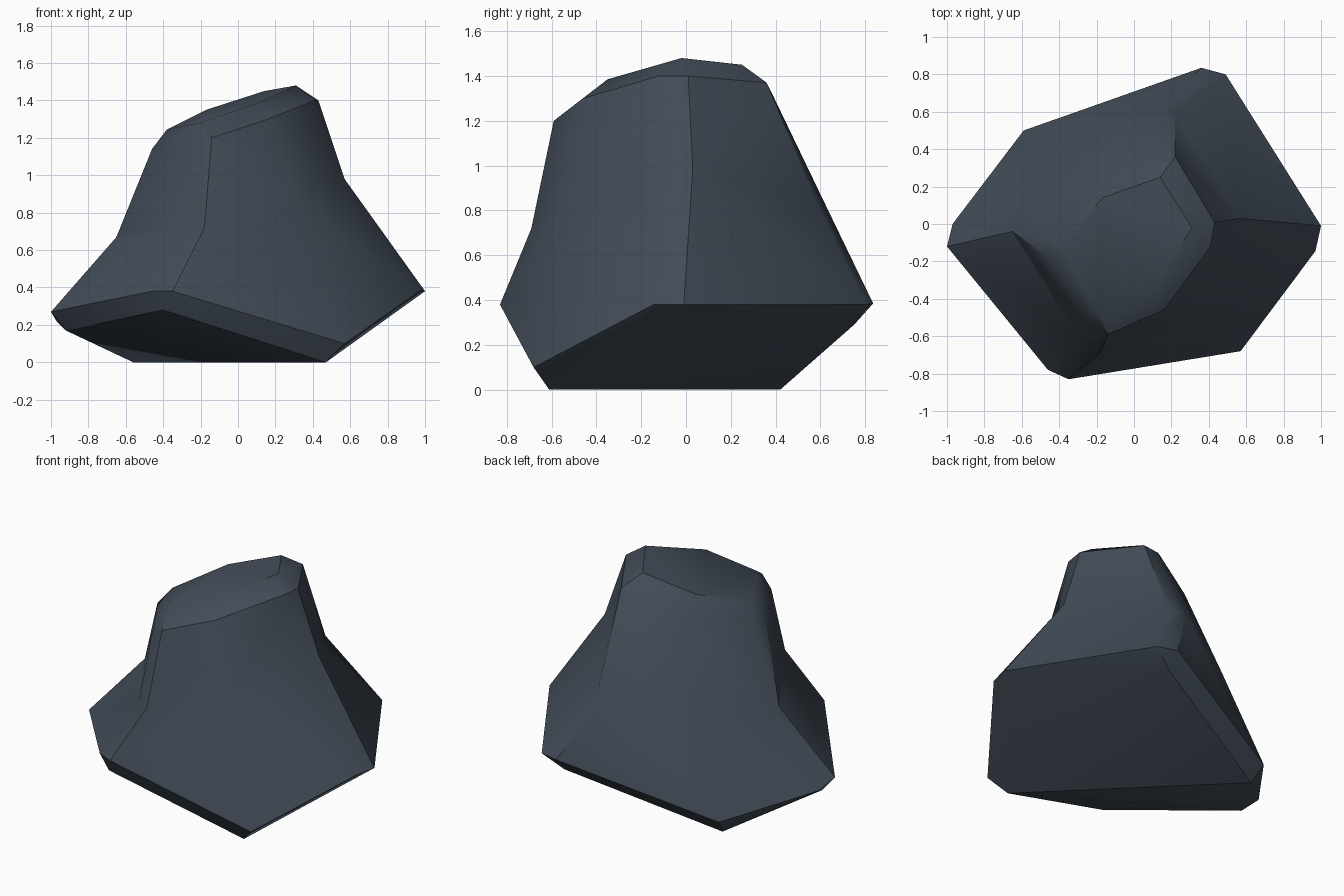
import bpy, bmesh, math

if "Cube" in bpy.data.objects:
    bpy.data.objects.remove(bpy.data.objects["Cube"])

# Ridge ring where the broad foot folds into the steeper crown
RIDGE = [(-.65, -.04, .67), (-.62, .05, .67), (-.28, -.63, .72), (-.18, -.69, .72),
         (.53, -.08, .97), (.57, .03, .98), (.22, .595, .81), (.12, .625, .82),
         (.315, -.54, .85), (-.38, .36, .72)]

# Foot: widest corners, then the chipped underside
FOOT = [(-1, -.12, .27), (-.97, 0, .22), (-.46, -.78, .38), (-.35, -.83, .38),
        (.57, -.68, .10), (.97, -.145, .38), (1, -.01, .38), (.49, .80, .38),
        (.36, .835, .385), (-.59, .50, .10),
        (-.92, -.10, .17), (-.40, -.77, .28), (.47, -.61, 0), (-.56, .42, 0), (.36, .75, .29)]

# Crown: bevelled shoulder, then the sloping top facet
CROWN = [(.43, .01, 1.40), (.41, -.12, 1.40), (.16, -.46, 1.30), (-.14, -.59, 1.20),
         (-.25, -.53, 1.15), (-.46, -.18, 1.14), (-.44, -.08, 1.15), (-.20, .23, 1.25),
         (.12, .37, 1.35), (.22, .36, 1.37),
         (.31, -.02, 1.48), (.14, .25, 1.45), (-.17, .14, 1.35), (-.38, -.14, 1.245),
         (-.20, -.46, 1.28), (.10, -.35, 1.385)]

slate = bpy.data.materials.new("dark slate")
slate.diffuse_color = (.055, .072, .097, 1)
slate.use_nodes = True
slate.node_tree.nodes["Principled BSDF"].inputs["Base Color"].default_value = slate.diffuse_color


def hull(name, points):
    """Faceted stone block wrapped tightly round a few corner points."""
    bm = bmesh.new()
    for p in points:
        bm.verts.new(p)
    bmesh.ops.convex_hull(bm, input=bm.verts[:])
    loose = [v for v in bm.verts if not v.link_faces]
    bmesh.ops.delete(bm, geom=loose, context='VERTS')
    bmesh.ops.recalc_face_normals(bm, faces=bm.faces[:])
    me = bpy.data.meshes.new(name)
    bm.to_mesh(me)
    bm.free()
    me.materials.append(slate)
    ob = bpy.data.objects.new(name, me)
    bpy.context.collection.objects.link(ob)
    return ob


rock = hull("rock", RIDGE + FOOT)
crown = hull("rock_crown", RIDGE + CROWN)

# Weld crown and foot into one boulder
mod = rock.modifiers.new("join crown", 'BOOLEAN')
mod.operation, mod.solver, mod.object = 'UNION', 'EXACT', crown
bpy.context.view_layer.objects.active = rock
rock.select_set(True)
crown.select_set(False)
bpy.ops.object.modifier_apply(modifier=mod.name)
bpy.data.objects.remove(crown)

# Soft shading on shallow folds, crisp chipped edges
bpy.ops.object.shade_smooth_by_angle(angle=math.radians(30))
